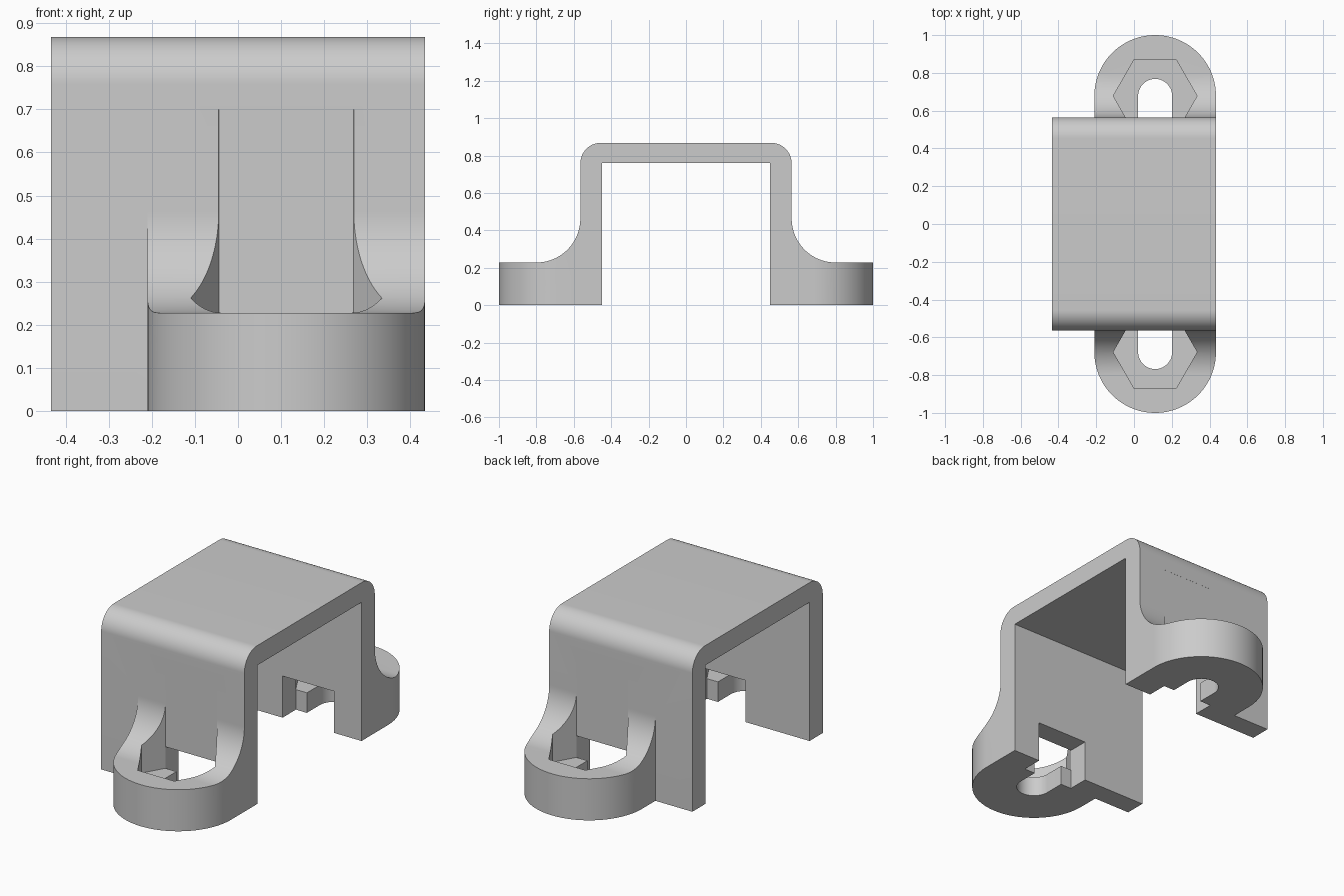
import bpy
import bmesh
from math import sin, cos, pi, radians, sqrt
from mathutils import Vector

cube = bpy.data.objects.get("Cube")
if cube:
    bpy.data.objects.remove(cube, do_unlink=True)

# Main dimensions
HALF_W, OUT_Y, IN_Y = 0.434, 0.565, 0.45
TOP, ROOF, ROUND = 0.868, 0.76, 0.11
EAR_X, EAR_Y, EAR_R, EAR_H = 0.112, 0.678, 0.322, 0.228
FILLET, SLOT_R, HEX_R, HEX_FLOOR = 0.235, 0.09, 0.222, 0.11

grey = bpy.data.materials.new("plain grey")
grey.use_nodes = True
colour = (0.6, 0.6, 0.6, 1)
grey.diffuse_color = colour
grey.node_tree.nodes["Principled BSDF"].inputs["Base Color"].default_value = colour


def arc(cx, cy, r, a, b, n=24):
    """Points on an arc from angle a to b in degrees."""
    angles = [radians(a + (b - a) * i / n) for i in range(n + 1)]
    return [(cx + r * cos(t), cy + r * sin(t)) for t in angles]


def prism(name, points, axis, low, high):
    """Extrude a (y, z) profile along x, or an (x, y) outline along z."""
    bm = bmesh.new()
    place = (lambda p: (low, *p)) if axis == "x" else (lambda p: (*p, low))
    face = bm.faces.new([bm.verts.new(place(p)) for p in points])
    new = bmesh.ops.extrude_face_region(bm, geom=[face])["geom"]
    step = Vector((high - low, 0, 0) if axis == "x" else (0, 0, high - low))
    bmesh.ops.translate(bm, vec=step, verts=[v for v in new if isinstance(v, bmesh.types.BMVert)])
    bmesh.ops.recalc_face_normals(bm, faces=bm.faces)
    mesh = bpy.data.meshes.new(name)
    bm.to_mesh(mesh)
    bm.free()
    mesh.materials.append(grey)
    obj = bpy.data.objects.new(name, mesh)
    bpy.context.collection.objects.link(obj)
    return obj


def combine(target, tool, operation):
    """Apply a boolean and discard the tool."""
    mod = target.modifiers.new("boolean", "BOOLEAN")
    mod.operation, mod.object, mod.solver = operation, tool, "EXACT"
    bpy.context.view_layer.update()
    graph = bpy.context.evaluated_depsgraph_get()
    mesh = bpy.data.meshes.new_from_object(target.evaluated_get(graph))
    target.modifiers.clear()
    target.data = mesh
    bpy.data.objects.remove(tool, do_unlink=True)


# U-shaped cover with rounded upper edges
shell = [(OUT_Y, 0)] + arc(OUT_Y - ROUND, TOP - ROUND, ROUND, 0, 90)
shell += arc(ROUND - OUT_Y, TOP - ROUND, ROUND, 90, 180) + [(-OUT_Y, 0)]
shell += [(-IN_Y, 0), (-IN_Y, ROOF), (IN_Y, ROOF), (IN_Y, 0)]
bracket = prism("bracket", shell, "x", -HALF_W, HALF_W)

for side in (-1, 1):
    def flip(points):
        return [(x, side * y) for x, y in points]

    # Mounting ear: filleted side profile trimmed to a rounded outline
    z_tan = EAR_H + FILLET
    profile = [(0.5, 0), (0.5, z_tan)]
    profile += arc(OUT_Y + FILLET, z_tan, FILLET, 180, 270, 32)
    profile += [(1.05, EAR_H), (1.05, 0)]
    ear = prism("ear", [(side * y, z) for y, z in profile], "x", -0.5, 0.6)
    outline = [(EAR_X + EAR_R, 0.48)] + arc(EAR_X, EAR_Y, EAR_R, 0, 180, 64)
    outline += [(EAR_X - EAR_R, 0.48)]
    combine(ear, prism("ear_outline", flip(outline), "z", -0.1, 0.7), "INTERSECT")
    combine(bracket, ear, "UNION")

    # Nut pocket: hexagon cut off at the wall
    edge = OUT_Y - 0.0005
    half = HEX_R - (EAR_Y - edge) / sqrt(3)
    pocket = [(EAR_X + half, edge)] + arc(EAR_X, EAR_Y, HEX_R, 0, 180, 3)
    pocket += [(EAR_X - half, edge)]
    combine(bracket, prism("pocket", flip(pocket), "z", HEX_FLOOR, 0.7), "DIFFERENCE")

    # Open-ended screw slot
    slot = [(EAR_X + SLOT_R, 0.4)] + arc(EAR_X, EAR_Y, SLOT_R, 0, 180, 32)
    slot += [(EAR_X - SLOT_R, 0.4)]
    combine(bracket, prism("slot", flip(slot), "z", -0.1, HEX_FLOOR + 0.05), "DIFFERENCE")

    # Nut entry notch through the wall
    a, b = EAR_X - half, EAR_X + half
    notch = [(a, 0.4), (b, 0.4), (b, OUT_Y), (a, OUT_Y)]
    combine(bracket, prism("notch", flip(notch), "z", -0.1, EAR_H), "DIFFERENCE")

bpy.ops.object.select_all(action="DESELECT")
bracket.select_set(True)
bpy.context.view_layer.objects.active = bracket
bpy.ops.object.shade_smooth_by_angle(angle=radians(20))
